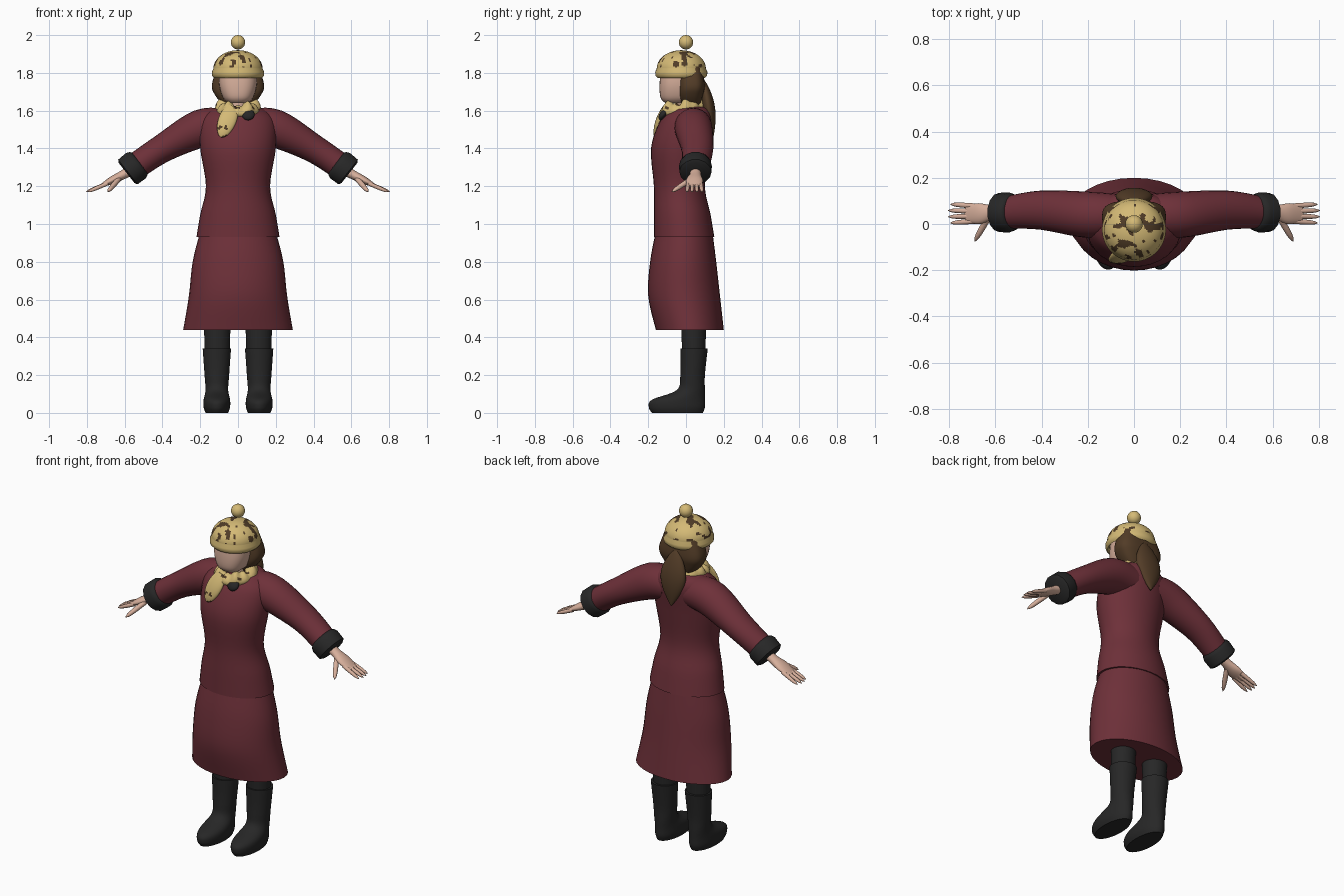
import bpy, bmesh
from math import sin, cos, pi, sqrt, copysign, radians
from mathutils import Vector, noise

cube = bpy.data.objects.get("Cube")
if cube:
    bpy.data.objects.remove(cube, do_unlink=True)


def material(name, red, green, blue):
    colour = (red, green, blue, 1)
    mat = bpy.data.materials.new(name)
    mat.use_nodes = True
    mat.diffuse_color = colour
    for node in mat.node_tree.nodes:
        if node.type == 'BSDF_PRINCIPLED':
            node.inputs["Base Color"].default_value = colour
    return mat


WINE = material("wine_red", 0.155, 0.03, 0.041)
BLACK = material("soft_black", 0.02, 0.02, 0.02)
STRAW = material("straw_yellow", 0.66, 0.49, 0.18)
BROWN = material("spot_brown", 0.08, 0.045, 0.02)
SKIN = material("skin", 0.68, 0.43, 0.33)
HAIR = material("hair_brown", 0.085, 0.045, 0.02)

ACROSS = Vector((1, 0, 0))
DEPTH = Vector((0, 1, 0))
UP = Vector((0, 0, 1))


def finish(name, bm, materials, mirror=False):
    """Turn a bmesh into a smooth shaded object."""
    bmesh.ops.recalc_face_normals(bm, faces=bm.faces)
    mesh = bpy.data.meshes.new(name)
    bm.to_mesh(mesh)
    bm.free()
    for mat in materials:
        mesh.materials.append(mat)
    part = bpy.data.objects.new(name, mesh)
    bpy.context.collection.objects.link(part)
    bpy.ops.object.select_all(action='DESELECT')
    part.select_set(True)
    bpy.context.view_layer.objects.active = part
    bpy.ops.object.shade_smooth_by_angle(angle=radians(45))
    if mirror:
        part.modifiers.new("mirror", 'MIRROR')


def blend(rows, steps=5):
    """Run a smooth spline through a few control rows."""
    rows = [Vector(row) for row in rows]
    last = len(rows) - 1
    result = []
    for i in range(last):
        start, end = rows[i], rows[i + 1]
        leave = (end - rows[max(i - 1, 0)]) / 2
        arrive = (rows[min(i + 2, last)] - start) / 2
        for k in range(steps):
            t = k / steps
            ease = t * t * (3 - 2 * t)
            result.append(start.lerp(end, ease) + leave * (t * (1 - t) ** 2)
                          - arrive * (t * t * (1 - t)))
    return result + [rows[last]]


def loft(rings, sides, power=2, closed=False):
    """Skin superellipse rings, each given as a centre and two half axes."""
    bm = bmesh.new()
    loops = []
    for centre, u, v in rings:
        loop = []
        for i in range(sides):
            angle = 2 * pi * i / sides
            a, b = [copysign(abs(f) ** (2 / power), f) for f in (cos(angle), sin(angle))]
            loop.append(bm.verts.new(centre + u * a + v * b))
        loops.append(loop)
    if closed:
        loops.append(loops[0])
    else:
        bm.faces.new(loops[0])
        bm.faces.new(loops[-1])
    for low, high in zip(loops, loops[1:]):
        for i in range(sides):
            bm.faces.new((low[i - 1], low[i], high[i], high[i - 1]))
    return bm


def stack(rows, x=0, sides=32, power=2):
    """Level rings from rows of height, front, back and half width."""
    rings = [(Vector((x, (front + back) / 2, z)), ACROSS * width, DEPTH * (back - front) / 2)
             for z, front, back, width in blend(rows)]
    return loft(rings, sides, power)


def tube(rows, side=DEPTH, sides=24):
    """Rings across a path from rows of x, y, z, half breadth and half thickness."""
    centres = [Vector(row[:3]) for row in rows]
    last = len(rows) - 1
    rings = []
    for i, row in enumerate(rows):
        along = (centres[min(i + 1, last)] - centres[max(i - 1, 0)]).normalized()
        broad = (side - along * side.dot(along)).normalized()
        rings.append((centres[i], broad * row[3], along.cross(broad) * row[4]))
    return loft(rings, sides)


def add_spots(bm, limit, low=0):
    """Give the second material to faces above a height where the noise is strong."""
    for face in bm.faces:
        middle = face.calc_center_median()
        if middle.z > low and noise.noise(middle * 27) > limit:
            face.material_index = 1


# Coat: flared skirt, and a jacket whose hem stands proud of it
finish("coat_skirt", stack([
    (0.44, -0.16, 0.2, 0.29), (0.62, -0.2, 0.18, 0.26),
    (0.8, -0.19, 0.16, 0.24), (0.96, -0.16, 0.14, 0.2)]), [WINE])
finish("coat_jacket", stack([
    (0.93, -0.17, 0.15, 0.22), (1.05, -0.17, 0.13, 0.2), (1.2, -0.17, 0.1, 0.17),
    (1.4, -0.185, 0.12, 0.2), (1.54, -0.14, 0.14, 0.2), (1.6, -0.09, 0.13, 0.15),
    (1.62, -0.06, 0.1, 0.1)]), [WINE])

# Sleeves and rolled cuffs
finish("sleeves", tube(blend([
    (0.07, 0.04, 1.52, 0.09, 0.09), (0.2, 0.04, 1.505, 0.1, 0.1),
    (0.4, 0.06, 1.4, 0.085, 0.075), (0.55, 0.05, 1.3, 0.07, 0.07)])), [WINE], mirror=True)
finish("cuffs", tube([
    (0.52 + 0.07 * t, 0.05, 1.325 - 0.055 * t, r, r)
    for t, r in ((0, 0.07), (0.1, 0.08), (0.3, 0.087), (0.9, 0.085), (1, 0.07))],
    sides=14), [BLACK], mirror=True)

# Hands: palm, four fingers and a thumb
finish("palms", tube(blend([
    (0.55, 0.05, 1.295, 0.03, 0.03), (0.61, 0.05, 1.26, 0.03, 0.024),
    (0.67, 0.045, 1.23, 0.045, 0.02), (0.73, 0.045, 1.2, 0.035, 0.007)])),
    [SKIN], mirror=True)


def finger(name, root, tip, radius, side):
    rows = []
    for i in range(9):
        t = i / 8
        r = radius * sqrt(1.02 - t ** 4)
        rows.append((*root.lerp(tip, t), r, r))
    finish(name, tube(rows, side, sides=10), [SKIN], mirror=True)


for i, name in enumerate(("index", "middle", "ring", "little")):
    spread = i - 1.5
    finger(name + "_fingers", Vector((0.69, 0.045 + 0.022 * spread, 1.215)),
           Vector((0.81 - 0.01 * abs(spread), 0.045 + 0.027 * spread, 1.17)), 0.011, DEPTH)
finger("thumbs", Vector((0.63, 0.03, 1.24)), Vector((0.69, -0.075, 1.17)), 0.014, ACROSS)

# Legs and boots
finish("trouser_legs", stack([(0.3, -0.02, 0.1, 0.065), (0.6, -0.03, 0.115, 0.075)], x=0.11),
       [BLACK], mirror=True)
finish("boots", stack([
    (0, -0.18, 0.09, 0.06), (0.03, -0.197, 0.1, 0.07), (0.07, -0.18, 0.1, 0.07),
    (0.12, -0.05, 0.1, 0.06), (0.2, -0.03, 0.1, 0.065), (0.34, -0.03, 0.115, 0.075)],
    x=0.112), [BLACK], mirror=True)

# Head and hair
finish("neck", stack([(1.56, -0.06, 0.05, 0.05), (1.7, -0.06, 0.05, 0.05)]), [SKIN])
finish("face", stack([
    (1.64, -0.11, 0, 0.05), (1.67, -0.135, 0.05, 0.08), (1.74, -0.14, 0.06, 0.1),
    (1.84, -0.13, 0.07, 0.1)], power=2.5), [SKIN])
finish("hair", stack([
    (1.62, -0.02, 0.07, 0.07), (1.68, -0.04, 0.09, 0.12), (1.74, -0.04, 0.1, 0.138),
    (1.85, -0.04, 0.08, 0.1)], power=3), [HAIR])

# Ponytail: a leaf shape lying down the back
leaf = [i / 16 for i in range(17)]
finish("ponytail", tube([
    (0, 0.07 + 0.07 * sqrt(t), 1.78 - 0.33 * t,
     0.004 + 0.076 * sin(pi * t), 0.004 + 0.03 * sin(pi * t)) for t in leaf],
    side=ACROSS), [HAIR])

# Hat: rolled brim, spotted dome and a pompom
profile = [(0.12, 1.8), (0.126, 1.774), (0.137, 1.785), (0.138, 1.805), (0.13, 1.823)]
for i in range(1, 30):
    turn = pi / 2 * i / 30
    profile.append((0.13 * cos(turn), 1.823 + 0.097 * sin(turn)))
hat = loft([(Vector((0, -0.025, z)), ACROSS * r, DEPTH * r) for r, z in profile], sides=72)
add_spots(hat, 0.23, low=1.83)
finish("hat", hat, [STRAW, BROWN])
pompom = bmesh.new()
bmesh.ops.create_uvsphere(pompom, u_segments=20, v_segments=12, radius=0.038)
bmesh.ops.translate(pompom, verts=pompom.verts, vec=(0, 0, 1.962))
finish("pompom", pompom, [STRAW])

# Scarf: a creased ring round the neck, lower in front
rings = []
for i in range(64):
    angle = 2 * pi * i / 64
    out = Vector((cos(angle), sin(angle), 0))
    fold = 0.006 * sin(5 * angle) + 0.004 * sin(11 * angle)
    centre = out * 0.09 + Vector((0, -0.02, 1.618 + 0.017 * sin(angle) + fold))
    rings.append((centre, out * (0.027 + fold / 2), UP * (0.033 + fold) - out * 0.012))
scarf = loft(rings, sides=16, closed=True)
add_spots(scarf, 0.4)
finish("scarf", scarf, [STRAW, BROWN])


def hanging_end(name, top, bottom, width, materials):
    """A tapering cloth end that follows the chest."""
    rows = []
    for t in leaf:
        x, y, z = top.lerp(bottom, t)
        swell = sqrt(sin(pi * (0.15 + 0.84 * t)))
        rows.append((x, y - 0.03 * t * (1 - t), z, width * swell, 0.018 * swell))
    cloth = tube(rows, side=ACROSS)
    if len(materials) > 1:
        add_spots(cloth, 0.4)
    finish(name, cloth, materials)


# Loose scarf ends on the chest
hanging_end("scarf_end", Vector((-0.03, -0.11, 1.62)), Vector((-0.09, -0.165, 1.46)),
            0.048, [STRAW, BROWN])
hanging_end("scarf_dark_end", Vector((0.05, -0.1, 1.6)), Vector((0.06, -0.135, 1.55)),
            0.034, [BLACK])
